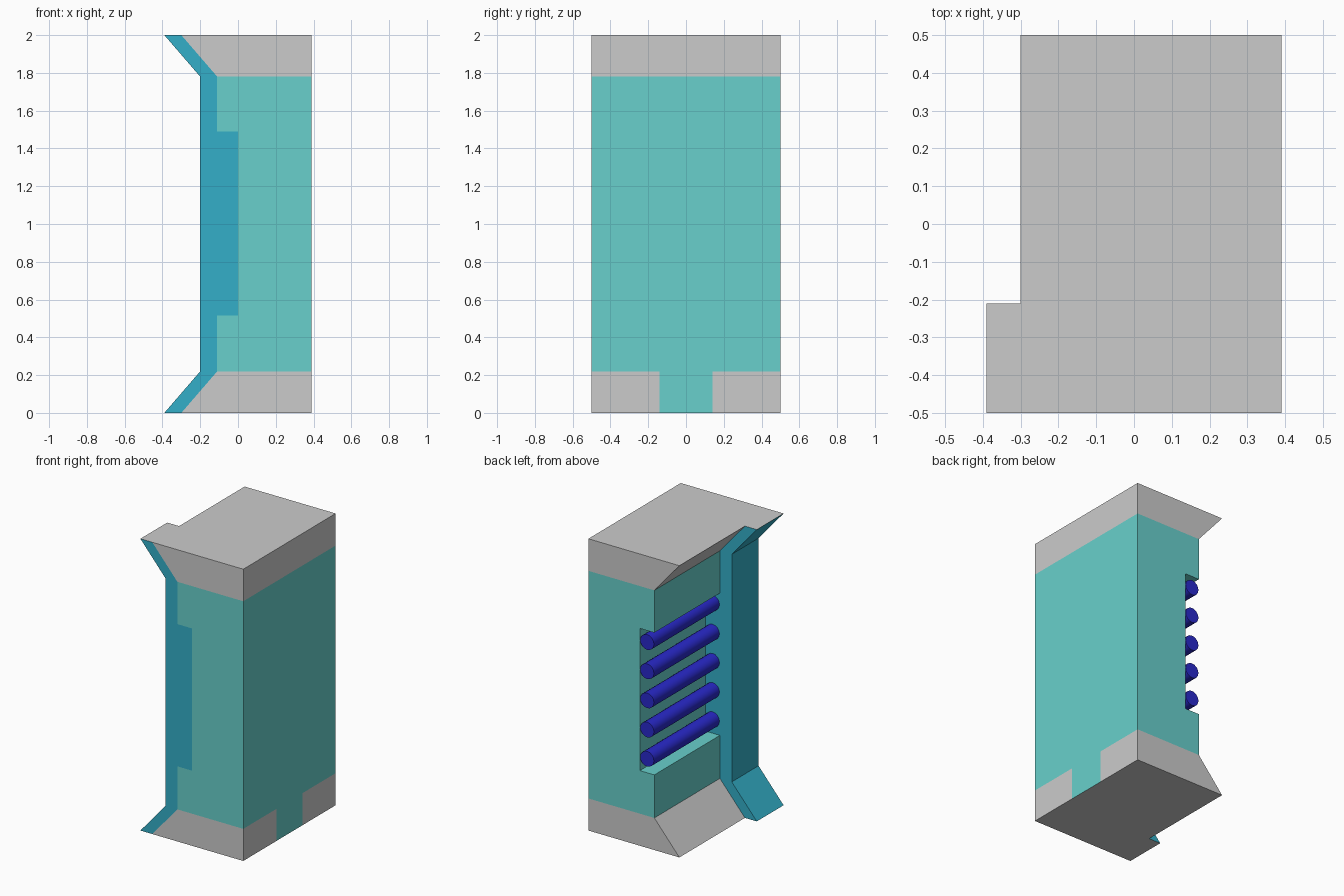
import bpy, bmesh, math

if "Cube" in bpy.data.objects:
    bpy.data.objects.remove(bpy.data.objects["Cube"])

X0, X1, Y0, Y1, YS = -0.11, 0.39, -0.5, 0.5, -0.21   # YS: inner side of the blue flange
ZB, ZT, RB, RT = 0.22, 1.78, 0.515, 1.49             # cap heights, recess heights


def material(name, rgb):
    m = bpy.data.materials.new(name)
    m.diffuse_color = (*rgb, 1)
    m.use_nodes = True
    m.node_tree.nodes["Principled BSDF"].inputs["Base Color"].default_value = m.diffuse_color
    return m


TEAL = material("teal", (0.138, 0.631, 0.604))
CYAN = material("cyan", (0.034, 0.429, 0.578))
BLUE = material("blue", (0.022, 0.022, 0.60))


def finish(name, bm, mat=None):
    me = bpy.data.meshes.new(name)
    bm.to_mesh(me)
    bm.free()
    ob = bpy.data.objects.new(name, me)
    bpy.context.collection.objects.link(ob)
    if mat:
        me.materials.append(mat)
    return ob


def prism(profile, y0, y1):
    """Extrude an (x, z) profile along y."""
    bm = bmesh.new()
    face = bm.faces.new([bm.verts.new((x, y0, z)) for x, z in profile])
    new = bmesh.ops.extrude_face_region(bm, geom=[face])["geom"]
    verts = [v for v in new if isinstance(v, bmesh.types.BMVert)]
    bmesh.ops.translate(bm, verts=verts, vec=(0, y1 - y0, 0))
    bmesh.ops.recalc_face_normals(bm, faces=bm.faces)
    return bm


def remove_faces(bm, test):
    bm.normal_update()
    doomed = [f for f in bm.faces if test(f.normal, f.calc_center_median())]
    bmesh.ops.delete(bm, geom=doomed, context="FACES")


def quad(name, points, mat=None):
    bm = bmesh.new()
    bm.faces.new([bm.verts.new(p) for p in points])
    return finish(name, bm, mat)


# Main body with a recess on its left side
finish("body", prism([(X0, ZB), (X1, ZB), (X1, ZT), (X0, ZT),
                      (X0, RT), (0, RT), (0, RB), (X0, RB)], Y0, Y1), TEAL)

# Flared top cap
finish("top_cap", prism([(X0, ZT), (X1, ZT), (X1, 2), (-0.30, 2)], Y0, Y1))

# Flared base, opened on the right for the door panel
base = prism([(-0.30, 0), (X1, 0), (X1, ZB), (X0, ZB)], Y0, Y1)
for y in (-0.14, 0.14):
    bmesh.ops.bisect_plane(base, geom=base.verts[:] + base.edges[:] + base.faces[:],
                           plane_co=(0, y, 0), plane_no=(0, 1, 0))
remove_faces(base, lambda n, c: n.x > 0.9 and abs(c.y) < 0.1)
finish("base", base)
quad("door_panel", [(X1, -0.14, 0), (X1, 0.14, 0), (X1, 0.14, ZB), (X1, -0.14, ZB)], TEAL)

# Front flange that also closes the front end of the recess
flange = prism([(-0.39, 0), (-0.30, 0), (X0, ZB), (X0, RB), (0, RB), (0, RT), (X0, RT),
                (X0, ZT), (-0.30, 2), (-0.39, 2), (-0.20, ZT), (-0.20, ZB)], Y0, YS)
remove_faces(flange, lambda n, c: abs(n.z) > 0.9 and abs(c.z - 1) > 0.9)
finish("flange", flange, CYAN)

# Grey ends of the flange
tab = [(-0.39, Y0), (-0.30, Y0), (-0.30, YS), (-0.39, YS)]
quad("flange_top", [(x, y, 2) for x, y in tab])
quad("flange_bottom", [(x, y, 0) for x, y in reversed(tab)])

# Row of rods lying in the recess
for i in range(5):
    bpy.ops.mesh.primitive_cylinder_add(vertices=16, radius=0.052, depth=Y1 - YS,
                                        location=(-0.055, (Y1 + YS) / 2, 0.61 + 0.2 * i),
                                        rotation=(math.pi / 2, 0, 0))
    rod = bpy.context.object
    rod.name = f"rod_{i + 1}"
    rod.data.materials.append(BLUE)
    bpy.ops.object.shade_smooth_by_angle(angle=math.radians(35))
